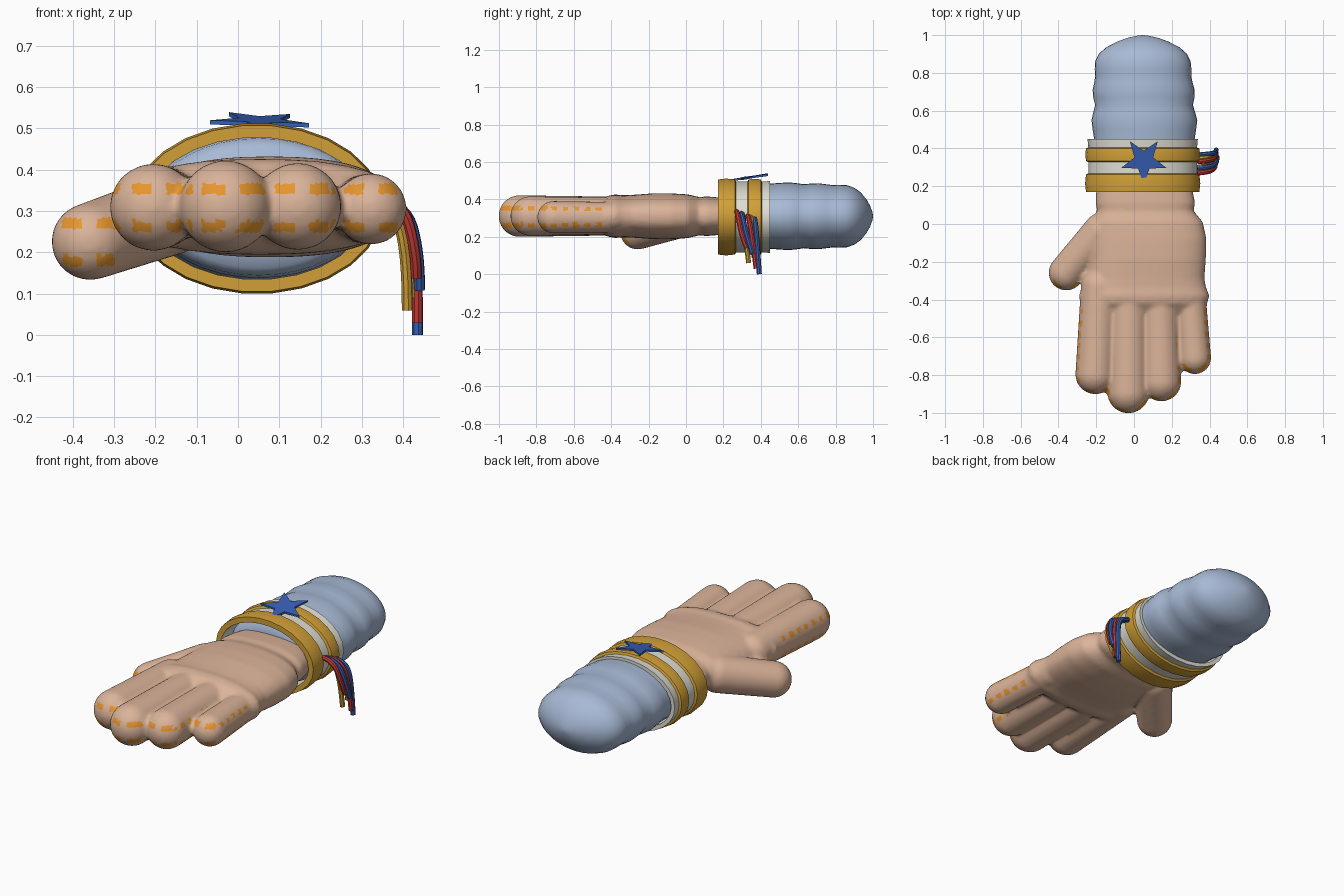
import bpy, bmesh, math
from mathutils import Vector

if "Cube" in bpy.data.objects:
    bpy.data.objects.remove(bpy.data.objects["Cube"])


def material(name, r, g, b):
    m = bpy.data.materials.new(name)
    m.diffuse_color = [(c / 255) ** 2.2 for c in (r, g, b)] + [1]
    m.use_nodes = True
    m.node_tree.nodes["Principled BSDF"].inputs["Base Color"].default_value = m.diffuse_color
    return m


skin = material("skin", 218, 178, 152)
orange = material("orange", 232, 150, 50)
pale_blue = material("pale blue", 166, 184, 212)
gold = material("gold", 208, 158, 58)
cream = material("cream", 222, 221, 210)
blue = material("blue", 58, 96, 180)
red = material("red", 196, 62, 58)


def add_object(name, mesh, *mats):
    ob = bpy.data.objects.new(name, mesh)
    bpy.context.collection.objects.link(ob)
    for m in mats:
        mesh.materials.append(m)
    return ob


def from_bmesh(name, bm, *mats):
    bmesh.ops.recalc_face_normals(bm, faces=bm.faces)
    mesh = bpy.data.meshes.new(name)
    bm.to_mesh(mesh)
    bm.free()
    return add_object(name, mesh, *mats)


def smooth(ob, angle=40):
    bpy.ops.object.select_all(action='DESELECT')
    ob.select_set(True)
    bpy.context.view_layer.objects.active = ob
    bpy.ops.object.shade_smooth_by_angle(angle=math.radians(angle))


def bake(ob):
    """Mesh of an object with its modifiers or bevel applied."""
    deps = bpy.context.evaluated_depsgraph_get()
    mesh = bpy.data.meshes.new_from_object(ob.evaluated_get(deps))
    bpy.data.objects.remove(ob)
    return mesh


def loft(bm, stations, cz, n, power=2.0, closed=False):
    """Oval rings (y, centre x, half width, half height) joined along y."""
    rings = []
    for y, cx, w, h in stations:
        ring = []
        for i in range(n):
            a = 2 * math.pi * i / n
            c, s = math.cos(a), math.sin(a)
            ring.append(bm.verts.new((
                cx + w * math.copysign(abs(c) ** (2 / power), c), y,
                cz + h * math.copysign(abs(s) ** (2 / power), s))))
        rings.append(ring)
    pairs = list(zip(rings, rings[1:]))
    if closed:
        pairs.append((rings[-1], rings[0]))
    else:
        bm.faces.new(rings[0])
        bm.faces.new(rings[-1])
    for a, b in pairs:
        for i in range(n):
            j = (i + 1) % n
            bm.faces.new((a[i], a[j], b[j], b[i]))


def capsule(bm, p, q, r1, r2):
    """Round-ended limb from p to q."""
    p, q = Vector(p), Vector(q)
    turn = (q - p).to_track_quat('Z', 'Y')
    made = bmesh.ops.create_uvsphere(bm, u_segments=28, v_segments=17, radius=1)
    for v in made['verts']:
        far = v.co.z > 0
        v.co = (q if far else p) + turn @ (v.co * (r2 if far else r1))


# Hand: palm, knuckle ridge, four fingers and thumb blended together
bm = bmesh.new()
loft(bm, [(0.30, 0.05, 0.21, 0.09), (0.18, 0.055, 0.255, 0.10),
          (0.11, 0.06, 0.264, 0.106), (0.07, 0.06, 0.255, 0.102),
          (0.01, 0.07, 0.295, 0.117), (-0.08, 0.078, 0.306, 0.122),
          (-0.18, 0.075, 0.306, 0.122), (-0.29, 0.063, 0.31, 0.114),
          (-0.34, 0.058, 0.325, 0.112), (-0.38, 0.053, 0.347, 0.117),
          (-0.42, 0.053, 0.335, 0.108), (-0.47, 0.053, 0.29, 0.07)],
     0.31, 40, 2.4)
fingers = [(-0.183, -0.205, -0.795, 0.106, 0.309), (-0.025, -0.030, -0.890, 0.112, 0.311),
           (0.135, 0.145, -0.833, 0.106, 0.311), (0.295, 0.322, -0.708, 0.087, 0.305)]
for x0, x1, y, r, z in fingers:
    capsule(bm, (x0, -0.33, z), (x1, y, z), r * 0.93, r)
capsule(bm, (-0.17, -0.04, 0.29), (-0.358, -0.258, 0.226), 0.10, 0.094)
raw = from_bmesh("hand_parts", bm)
mod = raw.modifiers.new("merge", 'REMESH')
mod.mode = 'VOXEL'
mod.voxel_size = 0.012
mod = raw.modifiers.new("soften", 'SMOOTH')
mod.factor = 0.5
mod.iterations = 4
hand = add_object("hand", bake(raw), skin, orange)
# Orange stitch marks in two rows round fingers and thumb tip
for f in hand.data.polygons:
    c, n = f.center, f.normal
    finger = c.y < -0.42
    row = abs(abs(c.z - (0.308 if finger else 0.225)) - 0.045) < 0.013
    side = abs(n.x) > 0.75 and c.y % 0.06 < 0.028
    tip = n.y < -0.4 and c.x % 0.085 < 0.05
    mark = row and ((finger and (side or tip)) or (c.x < -0.3 and tip))
    f.material_index = 1 if mark else 0
smooth(hand, 80)

# Sleeve: padded rolls ending in a rounded tip
bm = bmesh.new()
loft(bm, [(0.215, 0.05, 0.16, 0.10), (0.225, 0.05, 0.23, 0.148),
          (0.25, 0.05, 0.26, 0.166), (0.30, 0.05, 0.268, 0.172),
          (0.45, 0.055, 0.266, 0.174), (0.50, 0.055, 0.274, 0.178),
          (0.55, 0.055, 0.280, 0.181), (0.59, 0.054, 0.270, 0.177),
          (0.63, 0.053, 0.259, 0.171), (0.67, 0.052, 0.268, 0.175),
          (0.71, 0.051, 0.270, 0.176), (0.75, 0.050, 0.260, 0.171),
          (0.78, 0.049, 0.255, 0.167), (0.82, 0.048, 0.256, 0.168),
          (0.86, 0.047, 0.253, 0.166), (0.90, 0.047, 0.234, 0.152),
          (0.935, 0.047, 0.195, 0.127), (0.965, 0.047, 0.137, 0.090),
          (0.985, 0.047, 0.083, 0.055), (0.996, 0.047, 0.035, 0.024),
          (1.0, 0.047, 0.006, 0.004)], 0.31, 36)
smooth(from_bmesh("sleeve", bm, pale_blue), 75)

# Cuff: hollow ring with raised gold bands and sunken cream bands
profile = [(0.17, -0.030), (0.17, 0.0), (0.215, 0.005), (0.262, 0.0),
           (0.268, -0.012), (0.328, -0.012), (0.334, 0.0), (0.367, 0.004),
           (0.400, 0.0), (0.405, -0.012), (0.45, -0.008), (0.45, -0.030)]
bm = bmesh.new()
loft(bm, [(y, 0.046, 0.30 + d, 0.202 + d) for y, d in profile], 0.306, 26, closed=True)
cuff = from_bmesh("cuff", bm, gold, cream)
for f in cuff.data.polygons:
    y = f.center.y
    f.material_index = 1 if 0.266 < y < 0.33 or y > 0.403 else 0
smooth(cuff, 30)

# Star badge, tilted on top of the cuff
bm = bmesh.new()
points = []
for i in range(10):
    a = math.radians(-90 + 36 * i)
    r = 0.052 if i % 2 else 0.126
    x, y = 0.052 + r * math.cos(a), 0.336 + r * math.sin(a)
    points.append(bm.verts.new((x, y, 0.512 + 0.15 * (y - 0.336) - 0.03 * (x - 0.05))))
face = bm.faces.new(points)
top = bmesh.ops.extrude_face_region(bm, geom=[face])['geom']
bmesh.ops.translate(bm, vec=(0, 0, 0.010),
                    verts=[v for v in top if isinstance(v, bmesh.types.BMVert)])
from_bmesh("star", bm, blue)

# Tassel: coloured cords hanging from the side of the cuff
cords = [(red, 0.27, 0.325, 0.432, 0.14), (gold, 0.30, 0.335, 0.410, 0.06),
         (blue, 0.295, 0.355, 0.440, 0.11), (red, 0.33, 0.375, 0.435, 0.03),
         (blue, 0.365, 0.392, 0.435, 0.0), (gold, 0.345, 0.365, 0.420, 0.09)]
for k, (mat, y0, y1, x, z) in enumerate(cords):
    z0 = 0.335 - 0.4 * (y0 - 0.27)
    path = [(0.335, y0, z0), (x - 0.035, y0 + 0.005, z0 - 0.005),
            (x, (y0 + y1) / 2, 0.20), (x, y1, z)]
    curve = bpy.data.curves.new("cord_path", 'CURVE')
    curve.dimensions = '3D'
    curve.bevel_depth = 0.0135
    curve.bevel_resolution = 2
    curve.use_fill_caps = True
    s = curve.splines.new('NURBS')
    s.points.add(len(path) - 1)
    for p, co in zip(s.points, path):
        p.co = (*co, 1)
    s.order_u = 3
    s.use_endpoint_u = True
    s.resolution_u = 5
    ob = bpy.data.objects.new("cord_path", curve)
    bpy.context.collection.objects.link(ob)
    mesh = bake(ob)
    mesh.materials.clear()
    smooth(add_object(f"tassel_cord_{k + 1}", mesh, mat))
